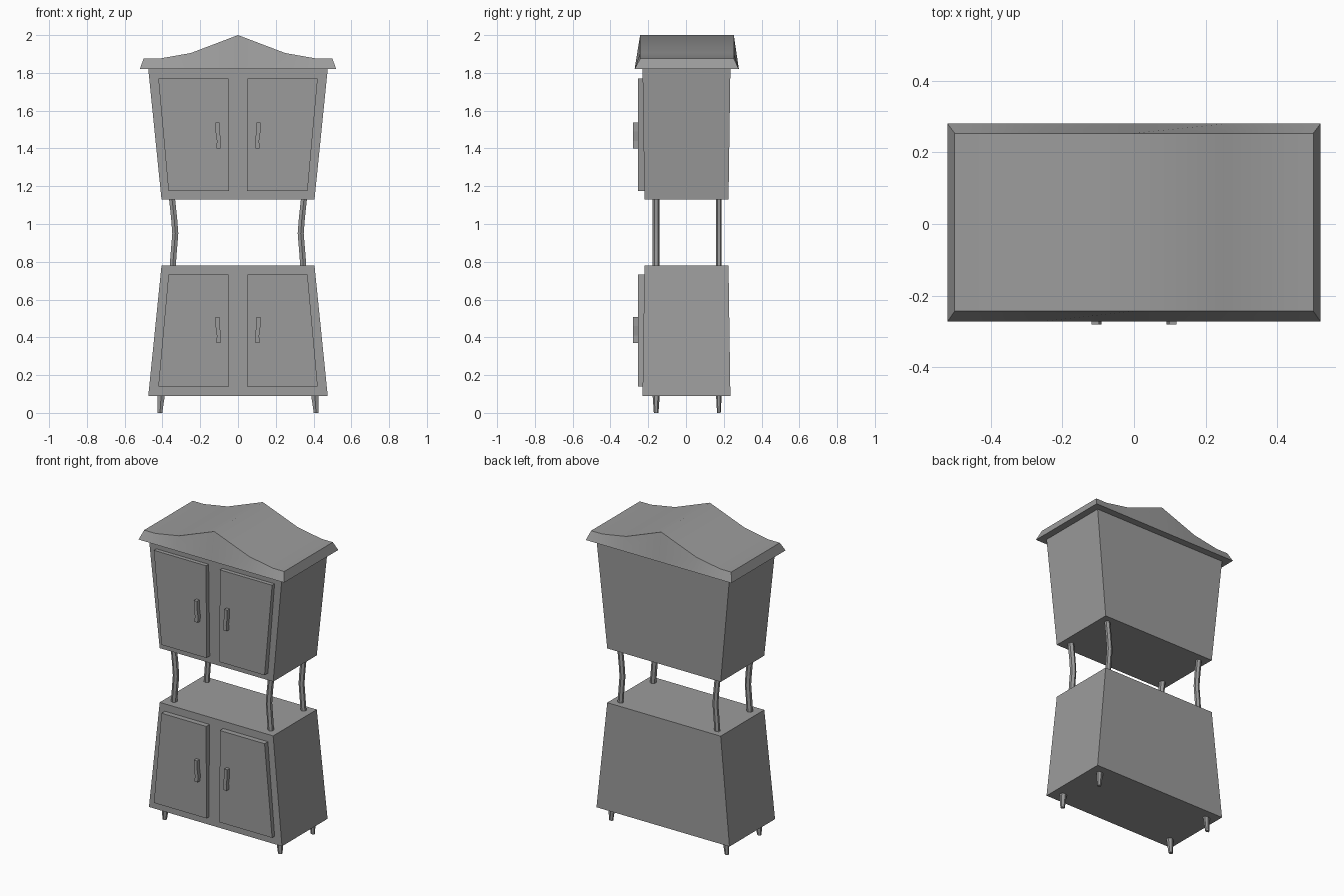
import bpy
import bmesh
import math

cube = bpy.data.objects.get("Cube")
if cube:
    bpy.data.objects.remove(cube, do_unlink=True)

grey = bpy.data.materials.new("plain_grey")
grey.use_nodes = True
GREY = (0.33, 0.33, 0.33, 1)
grey.diffuse_color = GREY
grey.node_tree.nodes["Principled BSDF"].inputs["Base Color"].default_value = GREY


def loft(name, rings, smooth=0):
    """Skin a stack of equal-length vertex rings and cap both ends."""
    bm = bmesh.new()
    loops = [[bm.verts.new(p) for p in ring] for ring in rings]
    for a, b in zip(loops, loops[1:]):
        for i in range(len(a)):
            j = (i + 1) % len(a)
            bm.faces.new((a[i], a[j], b[j], b[i]))
    bm.faces.new(loops[0])
    bm.faces.new(loops[-1])
    bmesh.ops.recalc_face_normals(bm, faces=bm.faces)
    mesh = bpy.data.meshes.new(name)
    bm.to_mesh(mesh)
    bm.free()
    mesh.materials.append(grey)
    obj = bpy.data.objects.new(name, mesh)
    bpy.context.collection.objects.link(obj)
    if smooth:
        bpy.ops.object.select_all(action='DESELECT')
        obj.select_set(True)
        bpy.context.view_layer.objects.active = obj
        bpy.ops.object.shade_smooth_by_angle(angle=math.radians(smooth))
    return obj


def rect(x0, x1, y0, y1, z):
    return [(x0, y0, z), (x1, y0, z), (x1, y1, z), (x0, y1, z)]


def hexagon(x, y, z, rx, ry):
    # flat sides face left and right
    pts = [math.radians(30 + 60 * i) for i in range(6)]
    return [(x + rx * math.cos(a) / 0.866, y + ry * math.sin(a), z) for a in pts]


# Tapered cabinet bodies
loft("lower_cabinet", [rect(-.475, .475, -.23, .235, .09),
                       rect(-.405, .405, -.22, .225, .78)])
loft("upper_cabinet", [rect(-.405, .405, -.22, .225, 1.13),
                       rect(-.475, .475, -.23, .235, 1.82)])

# Doors, handles, posts and feet, mirrored left and right
for side, s in (("left", 1), ("right", -1)):
    for level, z0, z1, w0, w1, grip in (("lower", .14, .733, .422, .368, .37),
                                        ("upper", 1.175, 1.77, .368, .422, 1.40)):
        loft(f"{level}_{side}_door", [rect(s * .047, s * w0, -.255, -.21, z0),
                                      rect(s * .049, s * w1, -.255, -.21, z1)])
        # slightly crooked handle
        loft(f"{level}_{side}_handle",
             [rect(s * (x - .011), s * (x + .011), -.28, -.25, grip + h)
              for x, h in ((.103, 0), (.101, .04), (.108, .09), (.108, .137))])

    for end, y, ry in (("front", -.158, .019), ("back", .174, .015)):
        # bowed posts between the cabinets
        loft(f"{end}_{side}_post",
             [hexagon(s * x, y, z, .016, ry)
              for x, z in ((.346, .77), (.341, .84), (.332, .95), (.338, 1.03), (.35, 1.14))],
             smooth=30)
        # tapered feet
        loft(f"{end}_{side}_foot", [hexagon(s * .413, y, 0, .012, ry * .65),
                                    hexagon(s * .407, y, .095, .02, ry)])

# Roof: flared eaves under a swept, peaked top
half = [(.50, 1.875), (.42, 1.875), (.25, 1.905)]
profile = [(-x, z) for x, z in half] + [(0, 2)] + [(x, z) for x, z in reversed(half)]
FLARE = .52 / .50
front_eave = [(x * FLARE, -.272, 1.82) for x, z in profile]
back_eave = [(x * FLARE, .28, 1.82) for x, z in profile]
front_top = [(x, -.243, z) for x, z in profile]
back_top = [(x, .253, z) for x, z in profile]
bm = bmesh.new()
rows = [[bm.verts.new(p) for p in row]
        for row in (front_eave, front_top, back_top, back_eave)]
for k in range(4):
    a, b = rows[k], rows[(k + 1) % 4]
    for i in range(len(a) - 1):
        bm.faces.new((a[i], a[i + 1], b[i + 1], b[i]))
for end in (0, -1):
    bm.faces.new([row[end] for row in rows])
bmesh.ops.recalc_face_normals(bm, faces=bm.faces)
mesh = bpy.data.meshes.new("roof")
bm.to_mesh(mesh)
bm.free()
mesh.materials.append(grey)
roof = bpy.data.objects.new("roof", mesh)
bpy.context.collection.objects.link(roof)
bpy.ops.object.select_all(action='DESELECT')
roof.select_set(True)
bpy.context.view_layer.objects.active = roof
bpy.ops.object.shade_smooth_by_angle(angle=math.radians(46))
